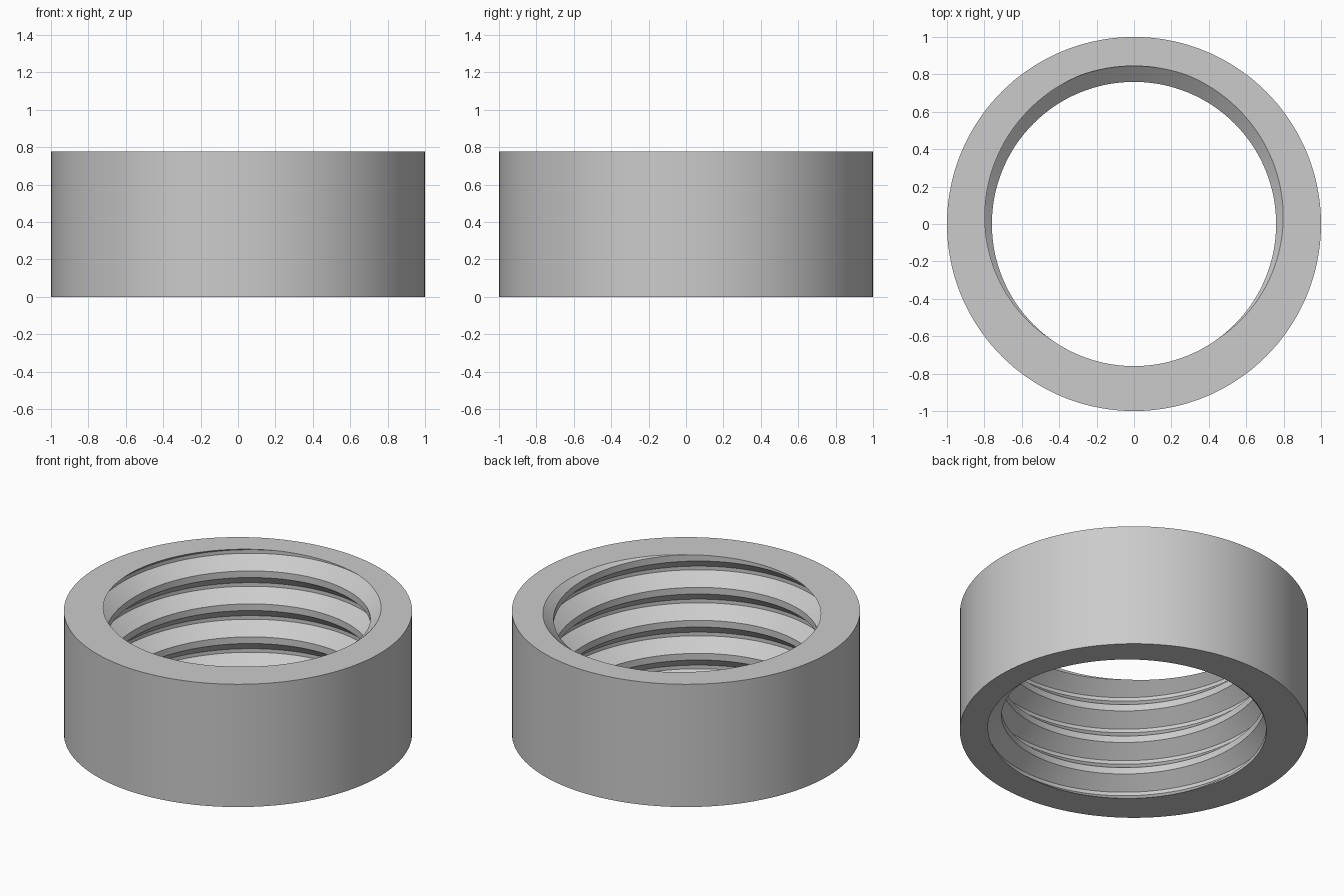
import bpy
import bmesh
import math

cube = bpy.data.objects.get("Cube")
if cube:
    bpy.data.objects.remove(cube, do_unlink=True)

# Ring and thread dimensions
OUTER, HEIGHT = 1.0, 0.778
CREST_R, ROOT_R = 0.76, 0.845
PITCH = 0.209
CREST_W, ROOT_W = 0.042, 0.023
SLOPE = (PITCH - CREST_W - ROOT_W) / 2
SEGMENTS = 144
KNOTS = [0, CREST_W, CREST_W + SLOPE, CREST_W + SLOPE + ROOT_W]


def thread_radius(offset):
    """Trapezoidal thread profile, measured upward from the lower crest edge."""
    d = offset % PITCH
    depth = ROOT_R - CREST_R
    if d <= KNOTS[1]:
        return CREST_R
    if d <= KNOTS[2]:
        return CREST_R + depth * (d - KNOTS[1]) / SLOPE
    if d <= KNOTS[3]:
        return ROOT_R
    return ROOT_R - depth * (d - KNOTS[3]) / SLOPE


def cross_section(turn):
    """Closed (radius, z) section of the ring after a fraction of one turn."""
    start = HEIGHT - PITCH * turn - CREST_W / 2
    section = [(OUTER, 0)]
    for k in range(-5, 3):
        for knot in KNOTS:
            z = min(max(start + k * PITCH + knot, 0), HEIGHT)
            section.append((thread_radius(z - start), z))
    section.append((OUTER, HEIGHT))
    return section


# Threaded ring: sections swept once around, the left-hand thread closing on itself
bm = bmesh.new()
columns = []
for i in range(SEGMENTS + 1):
    turn = i / SEGMENTS
    angle = 2 * math.pi * turn - math.pi / 2
    columns.append([bm.verts.new((r * math.cos(angle), r * math.sin(angle), z))
                    for r, z in cross_section(turn)])
for a, b in zip(columns, columns[1:]):
    for j in range(len(a)):
        n = (j + 1) % len(a)
        bm.faces.new((a[j], b[j], b[n], a[n]))
bmesh.ops.remove_doubles(bm, verts=bm.verts, dist=0.0001)
bmesh.ops.recalc_face_normals(bm, faces=bm.faces)

mesh = bpy.data.meshes.new("threaded_ring")
bm.to_mesh(mesh)
bm.free()
ring = bpy.data.objects.new("threaded_ring", mesh)
bpy.context.collection.objects.link(ring)

# Plain grey material
grey = bpy.data.materials.new("light_grey")
grey.use_nodes = True
colour = (0.6, 0.6, 0.6, 1)
grey.diffuse_color = colour
grey.node_tree.nodes["Principled BSDF"].inputs["Base Color"].default_value = colour
mesh.materials.append(grey)

# Smooth walls with crisp thread edges
bpy.ops.object.select_all(action='DESELECT')
ring.select_set(True)
bpy.context.view_layer.objects.active = ring
bpy.ops.object.shade_smooth_by_angle(angle=math.radians(30))
